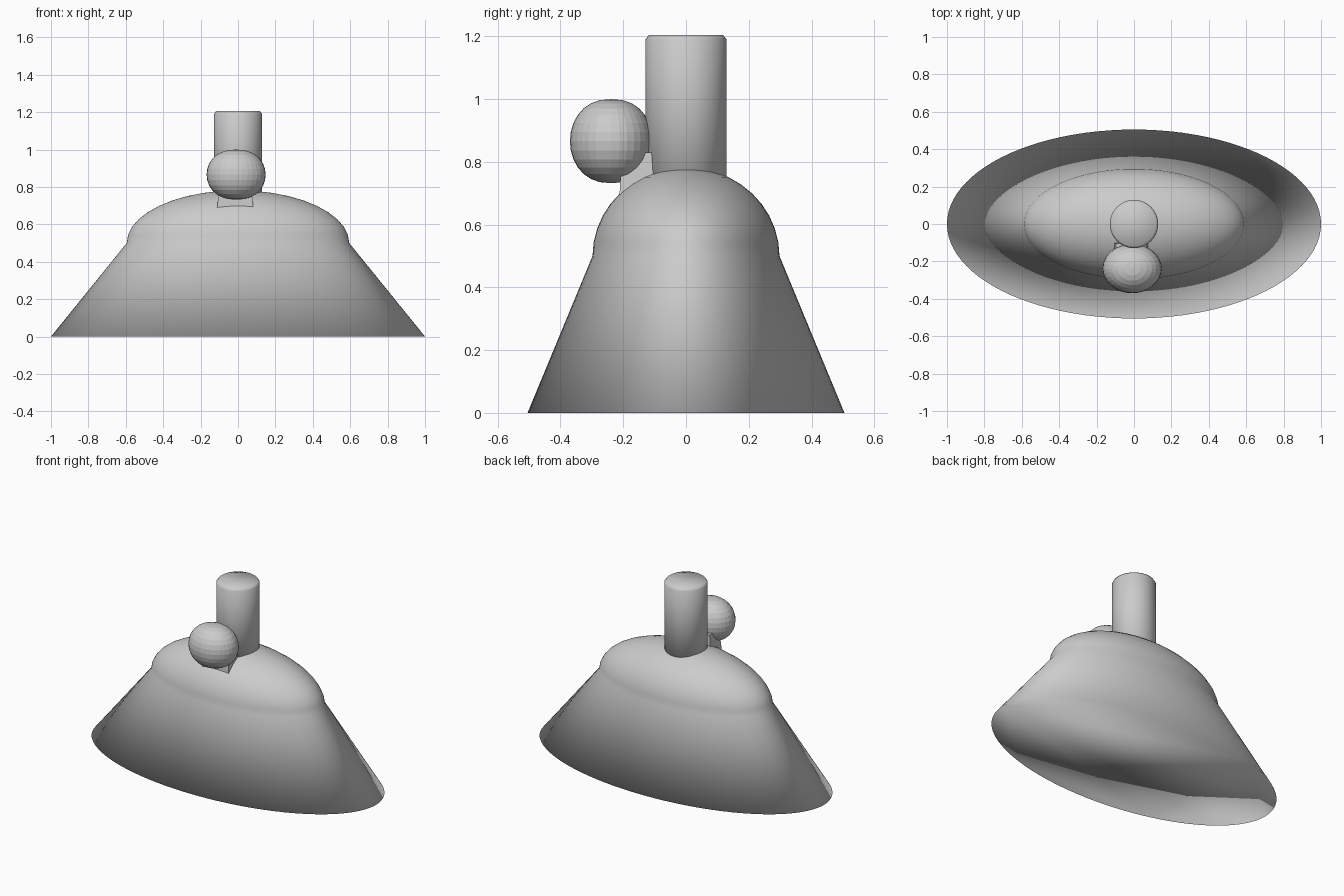
import bpy, bmesh
from math import sin, cos, pi

if "Cube" in bpy.data.objects:
    bpy.data.objects.remove(bpy.data.objects["Cube"])


def lathe(name, profile, sides, scale=(1, 1), centre=(0, 0), smooth=True):
    """Spin (radius x, radius y, z) rings; a zero radius makes a pole, open ends get n-gon caps."""
    bm = bmesh.new()
    rings = []
    for rx, ry, z in profile:
        if rx == 0:
            rings.append([bm.verts.new((centre[0], centre[1], z))] * sides)
        else:
            rings.append([bm.verts.new((centre[0] + rx * scale[0] * cos(2 * pi * i / sides),
                                        centre[1] + ry * scale[1] * sin(2 * pi * i / sides), z))
                          for i in range(sides)])
    for a, b in zip(rings, rings[1:]):
        for i in range(sides):
            j = (i + 1) % sides
            corners = list(dict.fromkeys((a[i], a[j], b[j], b[i])))
            bm.faces.new(corners)
    if profile[0][0]:
        bm.faces.new(rings[0][::-1])
    if profile[-1][0]:
        bm.faces.new(rings[-1])
    return finish(name, bm, smooth)


def finish(name, bm, smooth):
    bmesh.ops.recalc_face_normals(bm, faces=bm.faces)
    for f in bm.faces:
        f.smooth = smooth
    mesh = bpy.data.meshes.new(name)
    bm.to_mesh(mesh)
    bm.free()
    obj = bpy.data.objects.new(name, mesh)
    bpy.context.collection.objects.link(obj)
    return obj


# Oval body: flared skirt with a flat base and a half-ellipsoid dome
body = [(1.0, 0.505, 0)]
steps = 10
for k in range(steps):
    t = k / steps * pi / 2
    body.append((0.595 * cos(t), 0.298 * cos(t), 0.5 + 0.282 * sin(t)))
body.append((0, 0, 0.782))
lathe("body", body, 96)

# Upright post with a small bevelled rim
lathe("post", [(0.129, 0.129, 0.6), (0.129, 0.129, 1.19),
               (0.118, 0.118, 1.205)], 48)

# Faceted knob, slightly narrower towards the top
knob = [(0, 0, 0.732)]
n = 14
for k in range(1, n):
    t = -pi / 2 + pi * k / n
    z = 0.866 + 0.134 * sin(t)
    r = cos(t) ** 0.85
    knob.append((r, r, z))
knob.append((0, 0, 1.0))
lathe("knob", knob, 32, scale=(0.158, 0.132), centre=(-0.01, -0.238), smooth=False)

# Short block joining the knob to the dome
bm = bmesh.new()
bmesh.ops.create_cube(bm, size=1)
for v in bm.verts:
    low = v.co.z < 0
    v.co.x = -0.015 + v.co.x * (0.195 if low else 0.165)
    v.co.y = -0.155 + v.co.y * (0.115 if low else 0.10)
    v.co.z = 0.68 if low else 0.83
finish("knob_mount", bm, False)
